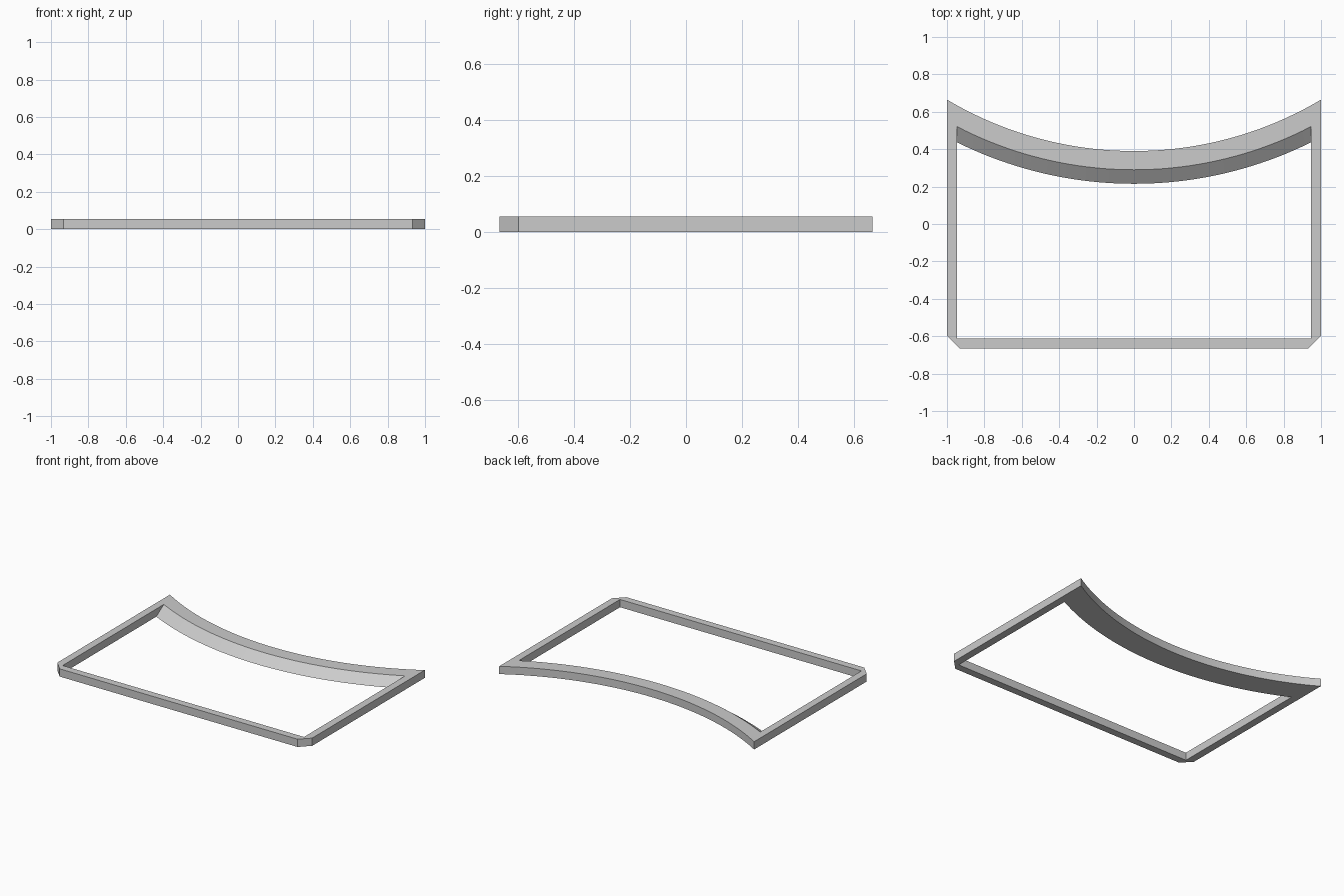
import bpy, bmesh, math

if "Cube" in bpy.data.objects:
    bpy.data.objects.remove(bpy.data.objects["Cube"], do_unlink=True)

HEIGHT = 0.055
ARC_CENTRE_Y = 2.346
SEGMENTS = 40


def loop_points(front, radius):
    """Front corners (right half mirrored), then the bowed back edge from +x to -x."""
    points = [(-x, y) for x, y in front] + [(x, y) for x, y in reversed(front)]
    half_width = front[0][0]
    sweep = math.asin(half_width / radius)
    for i in range(SEGMENTS + 1):
        a = sweep * (1 - 2 * i / SEGMENTS)
        points.append((radius * math.sin(a), ARC_CENTRE_Y - radius * math.cos(a)))
    return points


# Outer outline has chamfered front corners; the inner one has square corners
outer_front = [(1.0, -0.597), (0.933, -0.665)]
inner_front = [(0.947, -0.613)] * 2
outer = loop_points(outer_front, 1.956)
inner_top = loop_points(inner_front, 2.056)
inner_bottom = loop_points(inner_front, 2.131)

# Closed ring of four loops; the bowed rail slopes on its inner side
bm = bmesh.new()
rings = [[bm.verts.new((x, y, z)) for x, y in pts] for pts, z in (
    (outer, 0), (outer, HEIGHT), (inner_top, HEIGHT), (inner_bottom, 0))]
count = len(outer)
for k, ring in enumerate(rings):
    nxt = rings[(k + 1) % len(rings)]
    for i in range(count):
        j = (i + 1) % count
        bm.faces.new((ring[i], ring[j], nxt[j], nxt[i]))
bmesh.ops.remove_doubles(bm, verts=bm.verts, dist=0.0001)
bmesh.ops.recalc_face_normals(bm, faces=bm.faces)

mesh = bpy.data.meshes.new("bowed_frame")
bm.to_mesh(mesh)
bm.free()
frame = bpy.data.objects.new("bowed_frame", mesh)
bpy.context.collection.objects.link(frame)

# Plain grey
grey = bpy.data.materials.new("light_grey")
grey.use_nodes = True
colour = (0.6, 0.6, 0.6, 1)
grey.diffuse_color = colour
grey.node_tree.nodes["Principled BSDF"].inputs["Base Color"].default_value = colour
mesh.materials.append(grey)

bpy.ops.object.select_all(action="DESELECT")
frame.select_set(True)
bpy.context.view_layer.objects.active = frame
bpy.ops.object.shade_smooth_by_angle(angle=math.radians(20))
